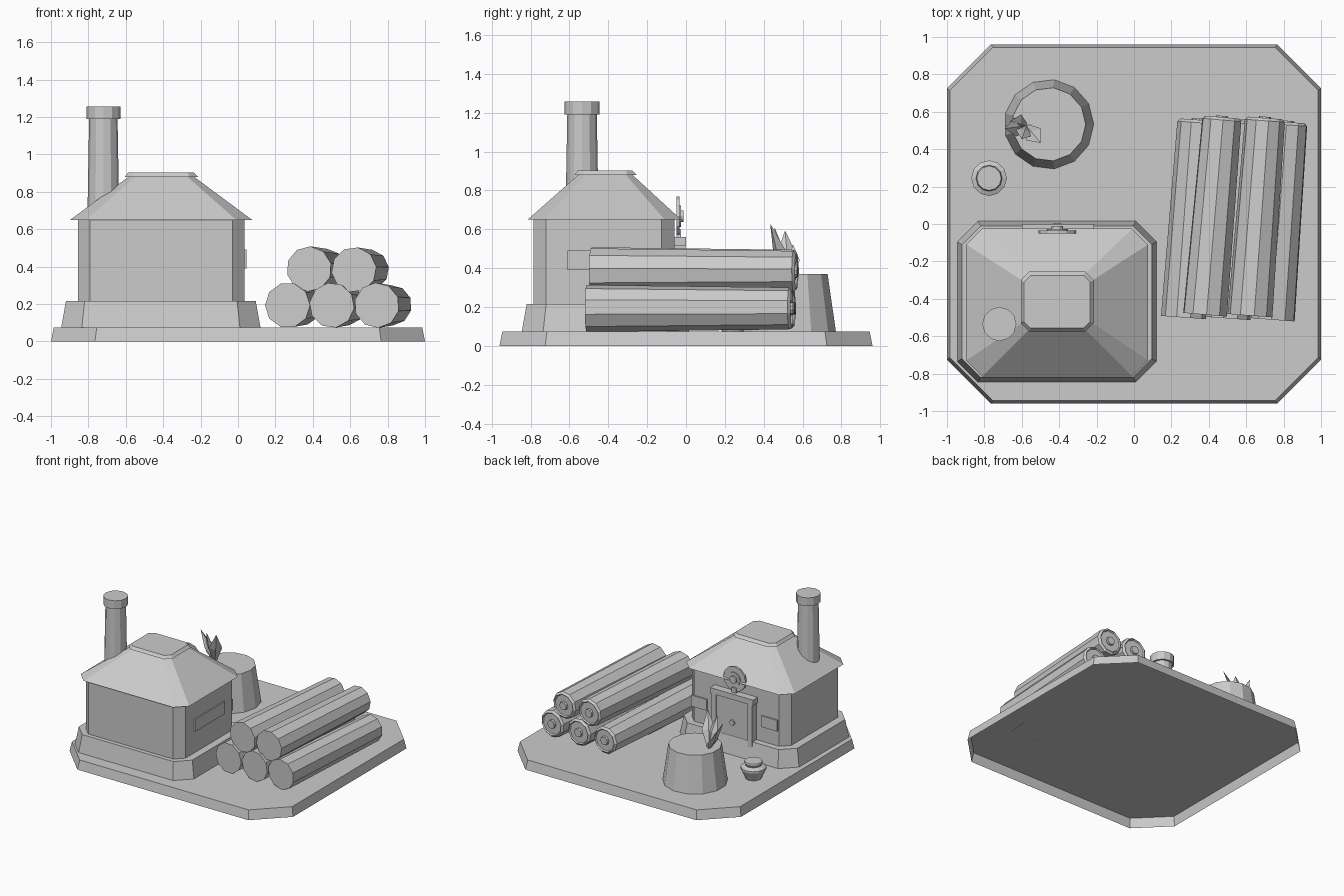
import bpy, bmesh
from math import sin, cos, pi, atan2
from mathutils import Vector

cube = bpy.data.objects.get("Cube")
if cube:
    bpy.data.objects.remove(cube, do_unlink=True)

grey = bpy.data.materials.new("plain_grey")
grey.use_nodes = True
grey.diffuse_color = (0.6, 0.6, 0.6, 1)
grey.node_tree.nodes["Principled BSDF"].inputs["Base Color"].default_value = (0.6, 0.6, 0.6, 1)


def loft(name, rings, loc=(0, 0, 0), bottom=True):
    """Solid skinned through a list of equal-length rings, optionally open below."""
    bm = bmesh.new()
    loops = [[bm.verts.new(p) for p in ring] for ring in rings]
    n = len(loops[0])
    for a, b in zip(loops, loops[1:]):
        for i in range(n):
            j = (i + 1) % n
            bm.faces.new((a[i], a[j], b[j], b[i]))
    if bottom:
        bm.faces.new(loops[0][::-1])
    bm.faces.new(loops[-1])
    bmesh.ops.recalc_face_normals(bm, faces=bm.faces)
    mesh = bpy.data.meshes.new(name)
    bm.to_mesh(mesh)
    bm.free()
    mesh.materials.append(grey)
    ob = bpy.data.objects.new(name, mesh)
    ob.location = loc
    bpy.context.collection.objects.link(ob)
    return ob


def octagon(x0, x1, y0, y1, c, z):
    """Rectangle with cut corners at height z."""
    return [(x0 + c, y0, z), (x1 - c, y0, z), (x1, y0 + c, z), (x1, y1 - c, z),
            (x1 - c, y1, z), (x0 + c, y1, z), (x0, y1 - c, z), (x0, y0 + c, z)]


def lathe(name, profile, sides, loc, phase=0.0, bottom=True):
    """Faceted turned shape from (radius, height) pairs."""
    angles = [2 * pi * (i + phase) / sides for i in range(sides)]
    rings = [[(r * cos(a), r * sin(a), z) for a in angles] for r, z in profile]
    return loft(name, rings, loc, bottom)


def box(name, x0, x1, y0, y1, z0, z1):
    return loft(name, [[(x0, y0, z), (x1, y0, z), (x1, y1, z), (x0, y1, z)] for z in (z0, z1)])


# Ground slab, hollow underneath
G = 0.075
loft("ground_slab", [octagon(-1, 1, -0.96, 0.96, 0.235, 0),
                     octagon(-0.985, 0.985, -0.945, 0.945, 0.23, G)], bottom=False)

# House: plinth, walls, hipped roof and overhanging roof cap
loft("plinth", [octagon(-0.945, 0.12, -0.845, 0.015, 0.11, G),
                octagon(-0.92, 0.095, -0.82, -0.01, 0.1, 0.215)], bottom=False)
loft("walls", [octagon(-0.855, 0.035, -0.785, -0.06, 0.065, z) for z in (0.2, 0.66)])
loft("roof", [octagon(-0.897, 0.075, -0.815, -0.025, 0.085, 0.65),
              octagon(-0.585, -0.235, -0.555, -0.275, 0.035, 0.88)])
loft("roof_cap", [octagon(-0.605, -0.215, -0.575, -0.255, 0.045, 0.88),
                  octagon(-0.588, -0.235, -0.557, -0.275, 0.035, 0.902)])

# Chimney
lathe("chimney", [(0.086, 0.62), (0.076, 1.19), (0.091, 1.19), (0.091, 1.257)],
      12, (-0.72, -0.535, 0))

# Door with jambs, lintel and knob, standing in front of the plinth
box("door", -0.56, -0.26, -0.07, -0.012, 0.1, 0.52)
for side, x in (("left", -0.245), ("right", -0.57)):
    box("door_jamb_" + side, x - 0.02, x + 0.02, -0.07, -0.002, 0.1, 0.52)
box("door_lintel", -0.6, -0.215, -0.07, 0.0, 0.515, 0.56)
knob = lathe("door_knob", [(0.022, 0), (0.022, 0.015)], 8, (-0.41, -0.013, 0.325))
knob.rotation_euler.x = -pi / 2

# Window panels
for side, x in (("left", -0.08), ("right", -0.71)):
    box("back_window_" + side, x - 0.07, x + 0.07, -0.07, -0.05, 0.335, 0.425)
box("side_window", 0.02, 0.045, -0.61, -0.23, 0.39, 0.49)

# Round sign above the door
sign = lathe("round_sign", [(0.1, 0), (0.1, 0.016), (0.055, 0.016), (0.055, 0.024),
                            (0.03, 0.024), (0.03, 0.038)], 12, (-0.41, -0.05, 0.668))
sign.rotation_euler.x = -pi / 2
box("sign_post", -0.43, -0.39, -0.05, -0.025, 0.55, 0.6)

# Stack of tapering logs: plain front ends, ringed back ends
log_profile = [(0.121, 0), (0.108, 1.045), (0.092, 1.06), (0.085, 1.05),
               (0.035, 1.05), (0.032, 1.067)]
stack = [(0.265, -0.5, 0.193, 0.075), (0.502, -0.505, 0.193, 0.075), (0.742, -0.512, 0.193, 0.08),
         (0.38, -0.485, 0.387, 0.09), (0.62, -0.49, 0.383, 0.08)]
for i, (x, y, z, drift) in enumerate(stack):
    log = lathe("log_%d" % (i + 1), log_profile, 10, (x, y, z), 0.2 * i)
    log.rotation_euler = (-pi / 2, 0, -atan2(drift, 1.05))

# Tapered stump
lathe("stump", [(0.24, G), (0.197, 0.37)], 13, (-0.455, 0.533, 0), bottom=False)

# Sprout of pointed leaves on the stump
root = Vector((-0.575, 0.525, 0.36))
tips = [(-0.5, 0.435, 0.625), (-0.69, 0.51, 0.59), (-0.6, 0.455, 0.61), (-0.66, 0.55, 0.52)]
for i, tip in enumerate(tips):
    aim = Vector(tip) - root
    size = aim.length
    leaf = lathe("leaf_%d" % (i + 1), [(0.012, 0), (0.05, size * 0.5), (0.002, size)], 4, root)
    leaf.rotation_mode = "QUATERNION"
    leaf.rotation_quaternion = aim.to_track_quat("Z", "Y")
    leaf.scale.y = 0.35

# Small pot with a lid
lathe("pot", [(0.06, G), (0.095, 0.15), (0.095, 0.165), (0.06, 0.18),
              (0.07, 0.2), (0.065, 0.212)], 12, (-0.775, 0.245, 0), bottom=False)
